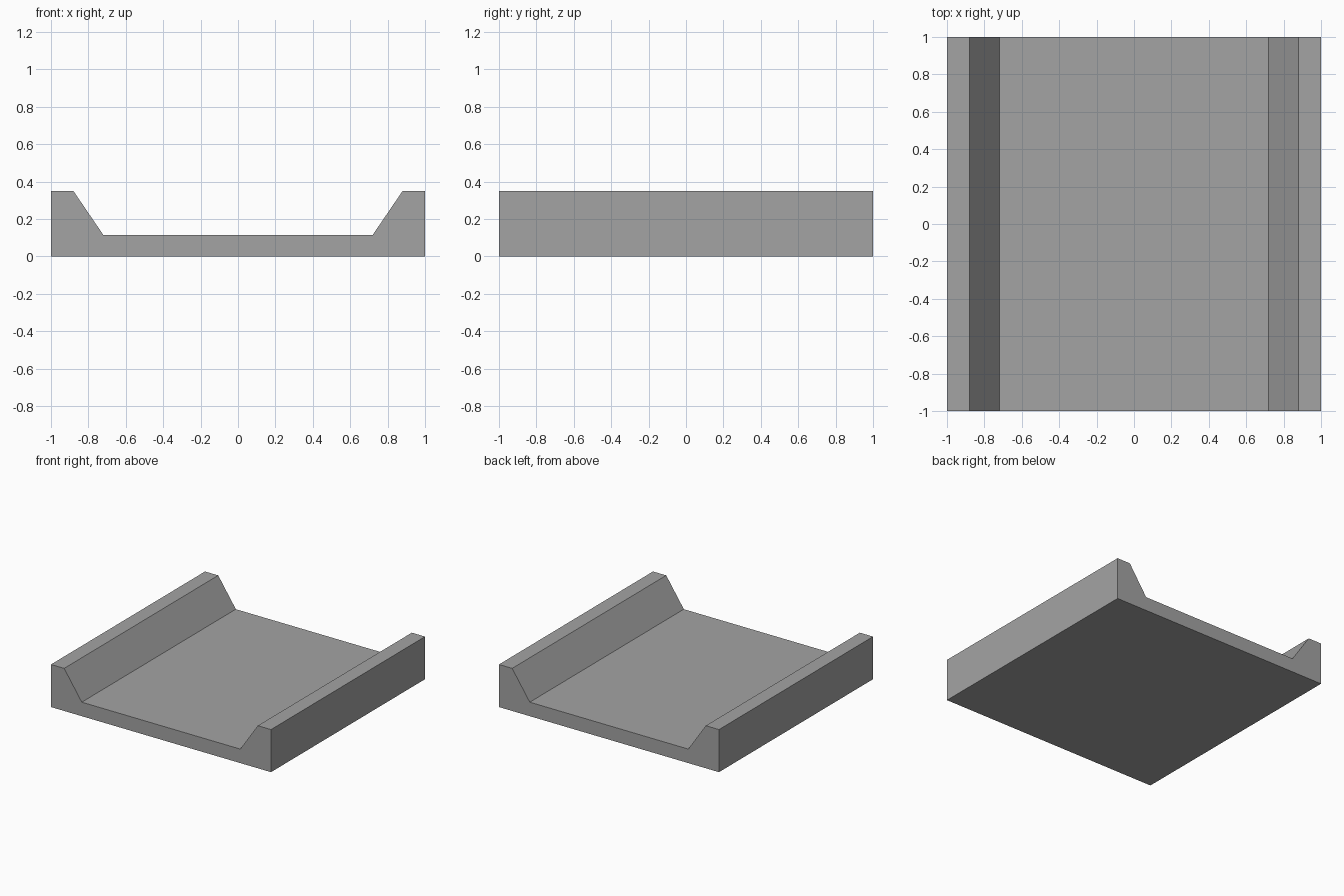
import bpy
import bmesh

cube = bpy.data.objects.get("Cube")
if cube:
    bpy.data.objects.remove(cube, do_unlink=True)

# Plain grey material
grey = bpy.data.materials.new("plain_grey")
grey.use_nodes = True
colour = (0.37, 0.37, 0.37, 1)
grey.diffuse_color = colour
grey.node_tree.nodes["Principled BSDF"].inputs["Base Color"].default_value = colour

# Channel cross-section: right half, mirrored to the left
half = [(1, 0), (1, 0.35), (0.88, 0.35), (0.72, 0.115)]
profile = half + [(-x, z) for x, z in reversed(half)]

# Extrude the section from front to back
bm = bmesh.new()
front = bm.faces.new([bm.verts.new((x, -1, z)) for x, z in profile])
extruded = bmesh.ops.extrude_face_region(bm, geom=[front], use_keep_orig=True)
back_verts = [g for g in extruded["geom"] if isinstance(g, bmesh.types.BMVert)]
bmesh.ops.translate(bm, verts=back_verts, vec=(0, 2, 0))
bmesh.ops.recalc_face_normals(bm, faces=bm.faces)

mesh = bpy.data.meshes.new("channel_floor")
bm.to_mesh(mesh)
bm.free()
mesh.materials.append(grey)
bpy.context.collection.objects.link(bpy.data.objects.new("channel_floor", mesh))
